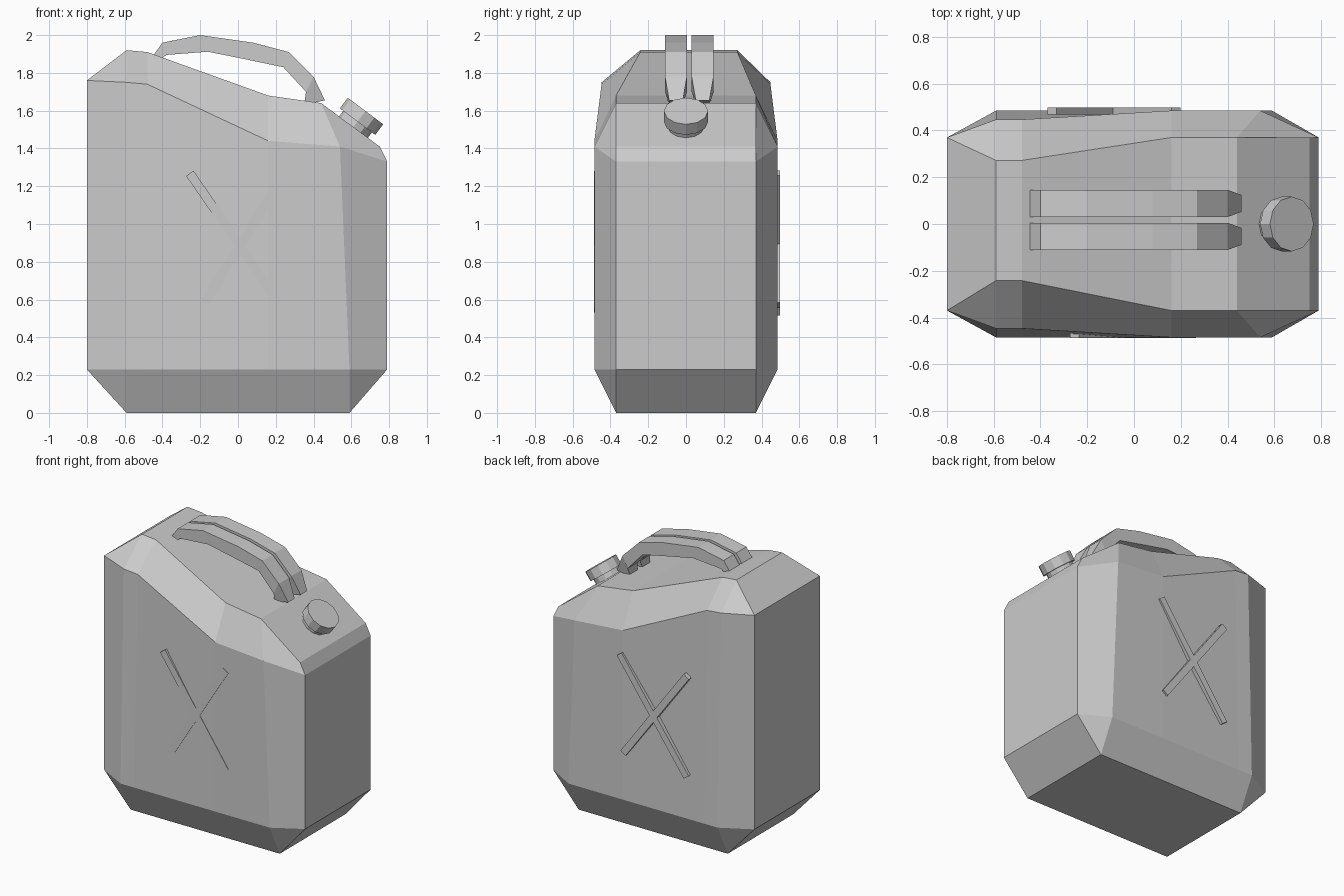
import bpy, bmesh, math
from mathutils import Vector

cube = bpy.data.objects.get("Cube")
if cube:
    bpy.data.objects.remove(cube, do_unlink=True)

GREY = (0.6, 0.6, 0.6, 1.0)
mat = bpy.data.materials.new("grey_metal")
mat.use_nodes = True
mat.diffuse_color = GREY
mat.node_tree.nodes["Principled BSDF"].inputs["Base Color"].default_value = GREY


def finish(name, bm):
    """Clean the mesh and turn it into an object."""
    bmesh.ops.remove_doubles(bm, verts=bm.verts, dist=0.0005)
    bmesh.ops.recalc_face_normals(bm, faces=bm.faces)
    mesh = bpy.data.meshes.new(name)
    bm.to_mesh(mesh)
    bm.free()
    mesh.materials.append(mat)
    obj = bpy.data.objects.new(name, mesh)
    bpy.context.collection.objects.link(obj)
    return obj


def loft(name, sections):
    """Join closed sections; each is half a loop followed by its mirrored half."""
    bm = bmesh.new()
    loops = [[bm.verts.new(p) for p in s] for s in sections]
    n = len(loops[0])
    for a, b in zip(loops, loops[1:]):
        for i in range(n):
            j = (i + 1) % n
            bm.faces.new((a[i], a[j], b[j], b[i]))
    for end in (loops[0], loops[-1]):
        for i in range(n // 2 - 1):
            bm.faces.new((end[i], end[i + 1], end[n - 2 - i], end[n - 1 - i]))
    return finish(name, bm)


# Can body: top edge point, shoulder point, x of the lower edge, sideways shift of the top
HALF, INSET, LOW, FOOT = 0.485, 0.37, 0.23, 0.59
columns = [
    ((-0.8, INSET, 1.76), (-0.8, INSET, 1.76), -0.8, 0),
    ((-0.59, 0.257, 1.92), (-0.59, 0.447, 1.75), -0.59, 0.015),
    ((-0.48, 0.257, 1.91), (-0.48, 0.447, 1.74), -0.48, 0.015),
    ((0.16, INSET, 1.68), (0.16, HALF, 1.44), 0.16, 0),
    ((0.44, INSET, 1.64), (0.54, HALF, 1.41), FOOT, 0),
    ((0.75, INSET, 1.41), (0.79, INSET, 1.33), 0.79, 0),
]
sections = []
for top, shoulder, x, shift in columns:
    low = (x, HALF if abs(x) <= FOOT else INSET, LOW)
    foot = (max(-FOOT, min(FOOT, x)), INSET, 0)
    half = [top, shoulder, low, foot]
    loop = half + [(p[0], -p[1], p[2]) for p in reversed(half)]
    loop[0] = (top[0], top[1] + shift, top[2])
    loop[-1] = (top[0], shift - top[1], top[2])
    sections.append(loop)
loft("can_body", sections)

# Twin carrying handles: outer (x, z), inner (x, z), half width
stations = [
    ((-0.45, 1.89), (-0.41, 1.87), 0.058),
    ((-0.40, 1.96), (-0.38, 1.895), 0.058),
    ((-0.20, 2.0), (-0.16, 1.912), 0.058),
    ((0.08, 1.96), (0.04, 1.872), 0.058),
    ((0.27, 1.91), (0.24, 1.83), 0.058),
    ((0.40, 1.78), (0.36, 1.70), 0.058),
    ((0.46, 1.655), (0.35, 1.63), 0.036),
]
for name, y in (("left_handle", 0.088), ("right_handle", -0.053)):
    loft(name, [[(o[0], y + w, o[1]), (i[0], y + w, i[1]),
                 (i[0], y - w, i[1]), (o[0], y - w, o[1])] for o, i, w in stations])

# Filler neck and cap, square to the sloping shoulder
normal = Vector((0.6, 0, 0.8))
cap_top = Vector((0.675, 0, 1.598))
tilt = normal.to_track_quat('Z', 'Y')
for name, radius, start, depth in (("filler_neck", 0.095, 0.05, 0.08),
                                   ("filler_cap", 0.117, 0.0, 0.07)):
    bm = bmesh.new()
    bmesh.ops.create_cone(bm, cap_ends=True, segments=12, radius1=radius,
                          radius2=radius, depth=depth)
    obj = finish(name, bm)
    obj.rotation_mode = 'QUATERNION'
    obj.rotation_quaternion = tilt
    obj.location = cap_top - normal * (start + depth / 2)


# Crossed stiffening ribs on both broad sides
def rib(name, a, b, outer_y):
    dx, dz = b[0] - a[0], b[1] - a[1]
    thick = 0.03
    bm = bmesh.new()
    bmesh.ops.create_cube(bm, size=1)
    bmesh.ops.scale(bm, vec=(math.hypot(dx, dz), thick, 0.048), verts=bm.verts)
    obj = finish(name, bm)
    obj.rotation_euler.y = -math.atan2(dz, dx)
    side = math.copysign(1, outer_y)
    obj.location = ((a[0] + b[0]) / 2, outer_y - side * thick / 2, (a[1] + b[1]) / 2)


rib("front_rib_long", (-0.255, 1.268), (0.245, 0.545), -0.488)
rib("front_rib_short", (0.243, 1.26), (-0.18, 0.58), -0.488)
rib("back_rib_long", (0.18, 1.27), (-0.35, 0.53), 0.498)
rib("back_rib_short", (-0.35, 1.25), (0.15, 0.57), 0.498)
